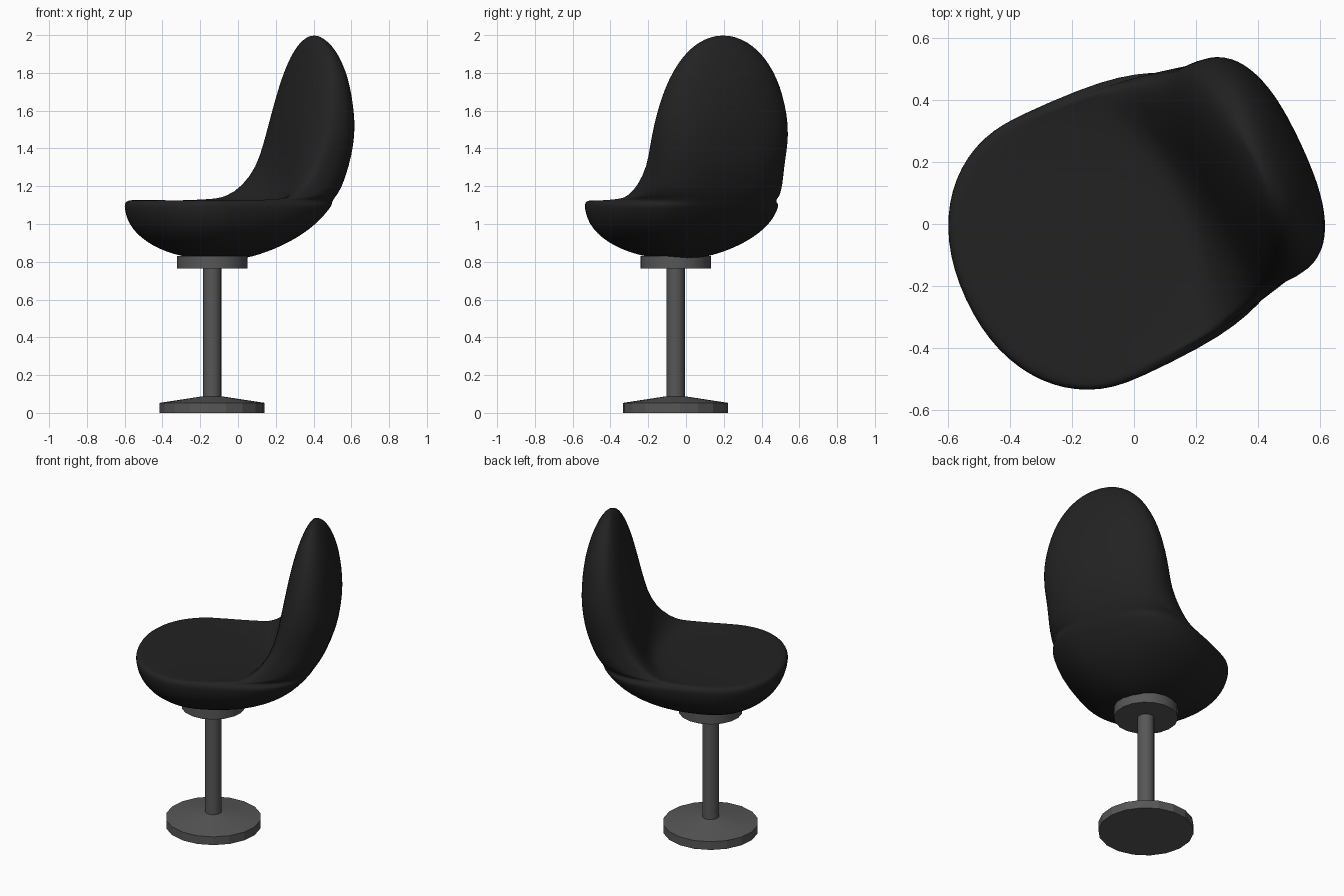
import bpy, bmesh, math

if "Cube" in bpy.data.objects:
    bpy.data.objects.remove(bpy.data.objects["Cube"])

POLE = (-0.137, -0.055)      # position of the pedestal
TURN = math.radians(25)      # the back lies along this heading


def material(name, value):
    m = bpy.data.materials.new(name)
    m.diffuse_color = (value, value, value, 1)
    m.use_nodes = True
    m.node_tree.nodes["Principled BSDF"].inputs["Base Color"].default_value = m.diffuse_color
    return m


def loft(name, rings, mat, angle):
    """Skin closed rings of points, capping both ends."""
    bm = bmesh.new()
    vs = [[bm.verts.new(p) for p in r] for r in rings]
    n = len(vs[0])
    for a, b in zip(vs, vs[1:]):
        for i in range(n):
            j = (i + 1) % n
            bm.faces.new((a[i], a[j], b[j], b[i]))
    bm.faces.new(vs[0][::-1])
    bm.faces.new(vs[-1])
    bmesh.ops.recalc_face_normals(bm, faces=bm.faces)
    me = bpy.data.meshes.new(name)
    bm.to_mesh(me)
    bm.free()
    ob = bpy.data.objects.new(name, me)
    bpy.context.collection.objects.link(ob)
    me.materials.append(mat)
    ob.location = (*POLE, 0)
    ob.rotation_euler.z = TURN
    bpy.ops.object.select_all(action='DESELECT')
    ob.select_set(True)
    bpy.context.view_layer.objects.active = ob
    bpy.ops.object.shade_smooth_by_angle(angle=math.radians(angle))
    return ob


def section(zf, zb, uf, ub, w, tip, k, nb):
    """Outline from front uf to back ub, widest at tip; k makes the front concave,
    nb is the squareness of the back half."""
    pts = []
    for i in range(32):
        t = 2 * math.pi * i / 32
        n = nb if math.cos(t) > 0 else 2.15
        x = math.copysign(abs(math.cos(t)) ** (2 / n), math.cos(t))
        y = math.copysign(abs(math.sin(t)) ** (2 / n), math.sin(t))
        if x > 0:
            u = tip + (ub - tip) * x
        else:
            u = tip + k + (tip + k - uf) * x - k * y * y
        pts.append((u, w * y, zf + (zb - zf) * (x + 1) / 2))
    return pts


def spine(z):
    """Distance of the outer back surface from the pole, up to mid height."""
    return 0.745 * max(0.02, 1 - ((1.5 - z) / 0.7) ** 2) ** 0.47


def bowl():
    """Underside of the seat: an elliptical bowl."""
    for i in range(8):
        p = math.radians(8 + 11.5 * i)
        z, s = 1.09 - 0.278 * math.cos(p), math.sin(p)
        yield section(z, z, -0.45 * s, spine(z), 0.467 * s, -0.05 * s, 0, 2 + 1.1 * s ** 3)


def seat_top():
    """Rim, then the front edge slides back over the flat seat top."""
    steps = [(1.107, -.45, .467, -.05, 0), (1.127, -.435, .46, -.05, 0),
             (1.127, -.39, .45, -.04, 0), (1.12, -.20, .442, .02, .06),
             (1.112, .05, .435, .12, .12), (1.107, .26, .425, .22, .17),
             (1.12, .34, .415, .29, .19), (1.20, .38, .402, .39, .13)]
    for i, (z, uf, w, tip, k) in enumerate(steps):
        zb = 1.098 + 0.008 * i + 0.001 * i * i
        zb = max(z, zb) if i > 6 else zb
        yield section(z, zb, uf, spine(zb), w, tip, k, 3.1 - 0.06 * i)


def backrest():
    """Tapering shell that rounds over at the top."""
    for i in range(10):
        p = math.radians(-9 + 10.5 * i)
        z, s = 1.4 + 0.6 * math.sin(p), max(0.08, math.cos(p))
        mid, half = 0.605 - 0.17 * (1.8 - z) ** 2, 0.16 * s ** 1.2
        k = 0.09 * math.exp(4.2 * (1.3 - z))
        yield section(z, z, mid - half, mid + half, 0.388 * s ** 0.96, mid - k, k,
                      2.25 + 0.3 * (i < 3))


upholstery = material("black upholstery", 0.016)
metal = material("grey metal", 0.095)

# Seat and backrest in one skin
seat = loft("seat_shell", [*bowl(), *seat_top(), *backrest()], upholstery, 80)
sub = seat.modifiers.new("smooth", 'SUBSURF')
sub.levels = sub.render_levels = 1


# Pedestal: plate under the seat, pole, and shallow cone foot
def lathe(name, profile, angle):
    rings = [[(r * math.cos(math.tau * i / 18), r * math.sin(math.tau * i / 18), z)
              for i in range(18)] for r, z in profile]
    loft(name, rings, metal, angle)


lathe("seat_plate", [(.187, .765), (.187, .83)], 30)
lathe("pole", [(.049, .06), (.049, .78)], 30)
lathe("foot", [(.279, 0), (.279, .053), (.05, .088)], 5)
